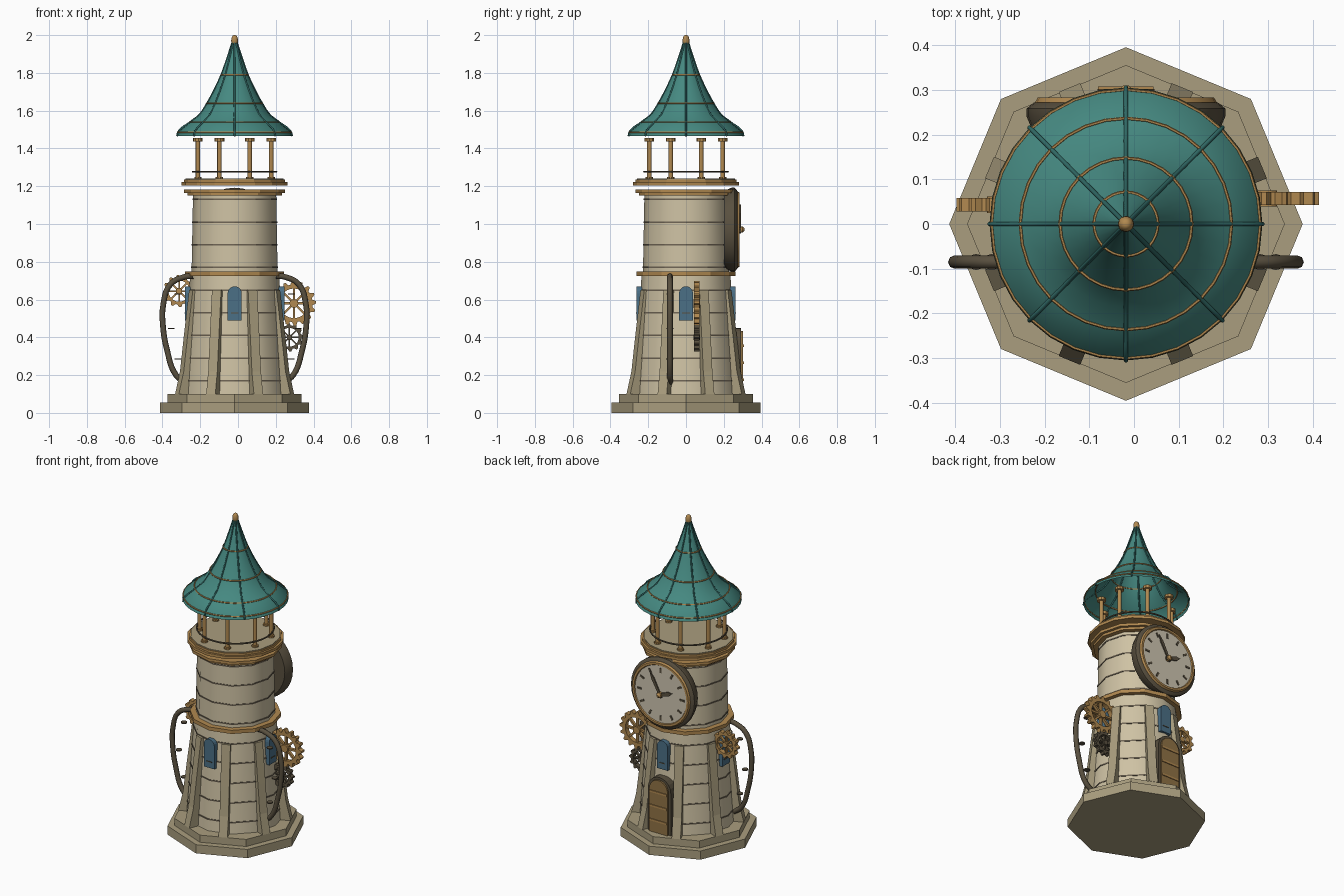
import bpy, bmesh
from math import sin, cos, pi, radians
from mathutils import Matrix, Vector

if "Cube" in bpy.data.objects:
    bpy.data.objects.remove(bpy.data.objects["Cube"])

CX = -0.018  # tower axis


def material(name, rgb):
    m = bpy.data.materials.new(name)
    m.use_nodes = True
    m.diffuse_color = (*rgb, 1)
    m.node_tree.nodes["Principled BSDF"].inputs["Base Color"].default_value = (*rgb, 1)
    return m


CREAM = material("cream wall", (0.62, 0.54, 0.37))
STONE = material("tan stone", (0.40, 0.34, 0.21))
BRASS = material("brass", (0.44, 0.25, 0.08))
TEAL = material("teal roof", (0.06, 0.25, 0.22))
DEEP = material("dark teal", (0.03, 0.14, 0.13))
IRON = material("dark iron", (0.10, 0.08, 0.05))
MORTAR = material("mortar", (0.16, 0.13, 0.09))
GLASS = material("blue glass", (0.07, 0.16, 0.24))
WOOD = material("door wood", (0.28, 0.17, 0.06))
FACE = material("dial ivory", (0.62, 0.56, 0.44))


def finish(bm, name, mat, smooth=False, matrix=None):
    bmesh.ops.recalc_face_normals(bm, faces=bm.faces)
    if matrix:
        bm.transform(matrix)
    me = bpy.data.meshes.new(name)
    bm.to_mesh(me)
    bm.free()
    me.materials.append(mat)
    ob = bpy.data.objects.new(name, me)
    bpy.context.collection.objects.link(ob)
    if smooth:
        bpy.ops.object.select_all(action='DESELECT')
        ob.select_set(True)
        bpy.context.view_layer.objects.active = ob
        bpy.ops.object.shade_smooth_by_angle(angle=radians(40))
    return ob


def about_axis(angle=0):
    return Matrix.Translation((CX, 0, 0)) @ Matrix.Rotation(angle, 4, 'Z')


def lathe(name, profile, sides, mat, smooth=False, caps=True, closed=False, matrix=None):
    """Spin (radius, height) points about z."""
    bm = bmesh.new()
    rings = [[bm.verts.new((r * cos(2 * pi * i / sides), r * sin(2 * pi * i / sides), z))
              for i in range(sides)] for r, z in profile]
    pairs = list(zip(rings, rings[1:])) + ([(rings[-1], rings[0])] if closed else [])
    for a, b in pairs:
        for i in range(sides):
            j = (i + 1) % sides
            bm.faces.new((a[i], a[j], b[j], b[i]))
    if caps and not closed:
        bm.faces.new(rings[0])
        bm.faces.new(rings[-1])
    return finish(bm, name, mat, smooth, matrix or about_axis())


def disc(name, r, z0, z1, sides, mat, smooth=False, matrix=None):
    return lathe(name, [(r, z0), (r, z1)], sides, mat, smooth, matrix=matrix)


def hoop(name, r, z, t, sides, mat, matrix=None):
    """Thin round ring with a six-sided section."""
    section = [(r + t * cos(k * pi / 3), z + t * sin(k * pi / 3)) for k in range(6)]
    return lathe(name, section, sides, mat, True, closed=True, matrix=matrix)


def prism(name, outline, depth0, depth1, mat, matrix):
    """Extrude an (x, z) outline along y."""
    bm = bmesh.new()
    a, b = [[bm.verts.new((x, d, z)) for x, z in outline] for d in (depth0, depth1)]
    bm.faces.new(a)
    bm.faces.new(b)
    for i in range(len(a)):
        j = (i + 1) % len(a)
        bm.faces.new((a[i], a[j], b[j], b[i]))
    return finish(bm, name, mat, False, matrix)


def box(w, z0, z1):
    return [(-w, z0), (w, z0), (w, z1), (-w, z1)]


def arch(w, z0, top):
    return [(-w, z0)] + [(-w * cos(k * pi / 10), top - w + w * sin(k * pi / 10))
                         for k in range(11)] + [(w, z0)]


def tube(name, points, radius, mat):
    cu = bpy.data.curves.new(name, 'CURVE')
    cu.dimensions = '3D'
    cu.bevel_depth, cu.bevel_resolution, cu.resolution_u = radius, 2, 6
    cu.use_fill_caps = True
    sp = cu.splines.new('BEZIER')
    sp.bezier_points.add(len(points) - 1)
    for p, co in zip(sp.bezier_points, points):
        p.co = co
        p.handle_left_type = p.handle_right_type = 'AUTO'
    cu.materials.append(mat)
    ob = bpy.data.objects.new(name, cu)
    bpy.context.collection.objects.link(ob)
    return ob


# Stepped octagonal base
disc("base_lower", 0.395, 0, 0.055, 8, STONE)
disc("base_upper", 0.355, 0.055, 0.1, 8, STONE)

# Tower walls with mortar courses
lathe("lower_wall", [(0.28, 0.1), (0.235, 0.73)], 12, CREAM, True)
lathe("upper_wall", [(0.228, 0.73), (0.22, 1.17)], 12, CREAM, True)
for n in range(9):
    z = 0.17 + 0.12 * n
    r = 0.28 - 0.0714 * (z - 0.1) if z < 0.73 else 0.228 - 0.018 * (z - 0.73)
    disc("mortar_course", r + 0.003, z - 0.004, z + 0.004, 12, MORTAR)

# Brass cornices and the lookout deck
disc("belt_cornice", 0.262, 0.725, 0.748, 12, BRASS)
disc("top_cornice_lower", 0.25, 1.15, 1.165, 12, BRASS)
disc("top_cornice_upper", 0.268, 1.165, 1.182, 12, BRASS)
disc("deck_rim", 0.28, 1.205, 1.222, 16, BRASS)
disc("deck_band", 0.267, 1.222, 1.236, 16, BRASS)
disc("deck_floor", 0.26, 1.23, 1.24, 16, STONE)
hoop("railing", 0.222, 1.277, 0.005, 32, IRON)

# Buttresses and deck posts share the same eight directions
ribs = [(0.22, 0.1), (0.33, 0.1), (0.302, 0.22), (0.281, 0.4), (0.25, 0.65), (0.2, 0.65)]
for k in range(8):
    turn = about_axis(radians(22.5 + 45 * k))
    prism("buttress", ribs, -0.026, 0.026, STONE, turn)
    post = turn @ Matrix.Translation((0.21, 0, 0))
    disc("post", 0.012, 1.235, 1.45, 10, BRASS, True, post)
    disc("post_foot", 0.02, 1.235, 1.25, 10, BRASS, False, post)
    disc("post_capital", 0.026, 1.437, 1.455, 10, BRASS, False, post)

# Flared roof with ribs, hoops and finial
flare = [(0.305, 1.465), (0.297, 1.49), (0.235, 1.54), (0.185, 1.58), (0.145, 1.64),
         (0.107, 1.71), (0.07, 1.79), (0.038, 1.88), (0.012, 1.96)]
lathe("roof", flare, 32, TEAL, True, caps=False)
for k in range(8):
    a = k * pi / 4
    tube("roof_rib", [(CX + r * cos(a), r * sin(a), z) for r, z in flare], 0.005, DEEP)
for r, z in [(0.3, 1.485), (0.236, 1.54), (0.147, 1.64), (0.071, 1.79)]:
    hoop("roof_hoop", r, z, 0.004, 32, BRASS)
lathe("finial", [(0.004 + 0.014 * sin(t * pi / 8), 1.97 - 0.03 * cos(t * pi / 8))
                 for t in range(9)], 12, BRASS, True)

# Arched windows on four sides
for k in range(4):
    turn = about_axis(k * pi / 2)
    prism("window", arch(0.037, 0.49, 0.67), 0.2, 0.263, GLASS, turn)
    prism("window_sill", box(0.02, 0.527, 0.532), 0.2, 0.266, IRON, turn)

# Arched door at the back
prism("door_frame", arch(0.08, 0.1, 0.45), 0.2, 0.292, IRON, about_axis())
prism("door_panel", arch(0.064, 0.1, 0.434), 0.2, 0.302, WOOD, about_axis())
for z in (0.17, 0.26, 0.35):
    prism("door_strap", box(0.062, z, z + 0.012), 0.29, 0.307, BRASS, about_axis())

# Clock at the back, built facing +z then tipped to face +y
dial = Matrix.Translation((CX, 0, 0.97)) @ Matrix.Rotation(-pi / 2, 4, 'X')
lathe("clock_case", [(0.205, 0.2), (0.222, 0.24), (0.222, 0.258), (0.205, 0.272)],
      32, IRON, True, matrix=dial)
hoop("clock_bezel", 0.19, 0.272, 0.013, 32, BRASS, dial)
disc("clock_face", 0.182, 0.26, 0.277, 32, FACE, False, dial)
upright = Matrix.Translation((CX, 0, 0.97))
for h in range(12):
    prism("hour_mark", box(0.006, 0.135, 0.165), 0.27, 0.281, IRON,
          upright @ Matrix.Rotation(h * pi / 6, 4, 'Y'))
for name, w, length, deg in [("minute_hand", 0.007, 0.15, 28), ("hour_hand", 0.009, 0.09, -72)]:
    prism(name, [(-w, -0.02), (w, -0.02), (w * 1.4, length * 0.7), (0, length),
                 (-w * 1.4, length * 0.7)], 0.283, 0.29, IRON,
          upright @ Matrix.Rotation(radians(deg), 4, 'Y'))
lathe("clock_hub", [(0.016, 0.27), (0.016, 0.3), (0.006, 0.31)], 12, BRASS, True, matrix=dial)


# Spoked gears standing in the x-z plane
def gear(name, x, z, y0, y1, radius, teeth, mat):
    bm = bmesh.new()
    rows = []
    for i in range(teeth * 4):
        a = 2 * pi * i / (teeth * 4)
        r = radius if i % 4 < 2 else radius * 0.84
        rows.append([bm.verts.new((q * cos(a), y, q * sin(a)))
                     for q, y in [(r, y0), (r, y1), (radius * 0.66, y1), (radius * 0.66, y0)]])
    for i, a in enumerate(rows):
        b = rows[(i + 1) % len(rows)]
        for c in range(4):
            d = (c + 1) % 4
            bm.faces.new((a[c], a[d], b[d], b[c]))
    place = Matrix.Translation((x, 0, z))
    finish(bm, name, mat, False, place)
    mid, t = (y0 + y1) / 2, (y1 - y0) * 0.3
    for s in range(4):
        prism(name + "_spoke", box(radius * 0.05, -radius * 0.7, radius * 0.7), mid - t, mid + t,
              mat, place @ Matrix.Rotation(s * pi / 4, 4, 'Y'))
    disc(name + "_hub", radius * 0.2, -y1 - 0.003, -y0 + 0.003, 12, mat, False,
         place @ Matrix.Rotation(pi / 2, 4, 'X'))


gear("large_gear", 0.296, 0.58, 0.042, 0.072, 0.118, 16, BRASS)
gear("dark_gear", 0.272, 0.4, 0.042, 0.072, 0.075, 12, IRON)
gear("left_gear", -0.312, 0.645, 0.028, 0.058, 0.085, 12, BRASS)

# Bowed side pipes with small collars
path = [(0.22, 0.725), (0.265, 0.72), (0.34, 0.68), (0.378, 0.57), (0.38, 0.47),
        (0.357, 0.33), (0.31, 0.2), (0.26, 0.16)]
for side in (-1, 1):
    tube("side_pipe", [(CX + side * x, -0.085, z) for x, z in path], 0.015, IRON)
    for x, z in [(0.3, 0.63), (0.335, 0.447), (0.3, 0.285)]:
        disc("pipe_collar", 0.018, z - 0.003, z + 0.003, 12, IRON, False,
             Matrix.Translation((CX + side * x, -0.085, 0)))
